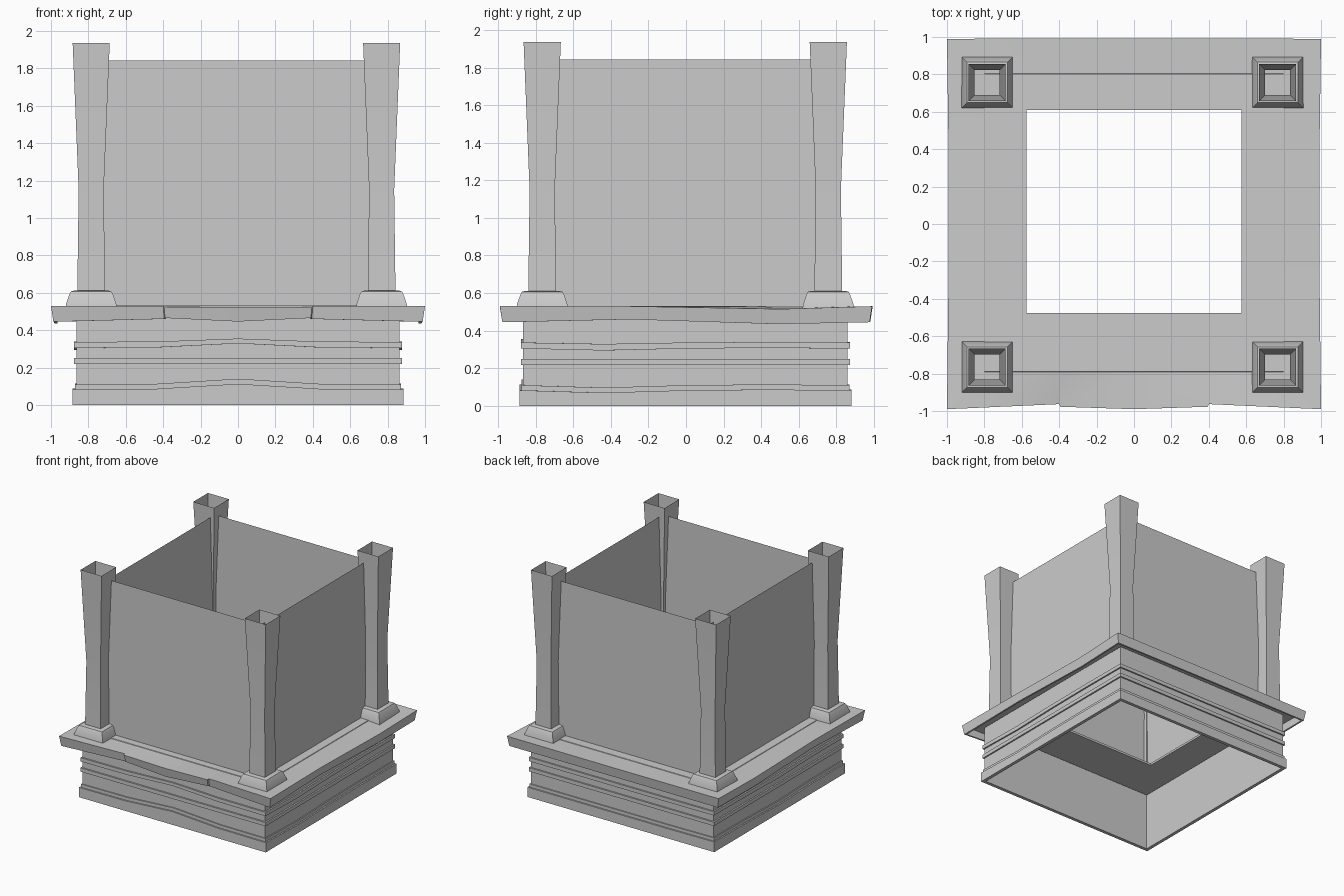
import bpy
import bmesh

cube = bpy.data.objects.get("Cube")
if cube:
    bpy.data.objects.remove(cube, do_unlink=True)

GREY = (0.6, 0.6, 0.6, 1.0)
stone = bpy.data.materials.new("plain grey")
stone.use_nodes = True
stone.diffuse_color = GREY
stone.node_tree.nodes["Principled BSDF"].inputs["Base Color"].default_value = GREY


def make_rings(name, rings, closed=True):
    """Skin a list of matching point rings with quads."""
    bm = bmesh.new()
    rows = [[bm.verts.new(p) for p in ring] for ring in rings]
    n = len(rows[0])
    for low, high in zip(rows, rows[1:]):
        for i in range(n if closed else n - 1):
            j = (i + 1) % n
            bm.faces.new((low[i], low[j], high[j], high[i]))
    bmesh.ops.remove_doubles(bm, verts=bm.verts[:], dist=0.0001)
    bmesh.ops.recalc_face_normals(bm, faces=bm.faces[:])
    mesh = bpy.data.meshes.new(name)
    bm.to_mesh(mesh)
    bm.free()
    mesh.materials.append(stone)
    obj = bpy.data.objects.new(name, mesh)
    bpy.context.collection.objects.link(obj)
    bpy.ops.object.select_all(action="DESELECT")
    obj.select_set(True)
    bpy.context.view_layer.objects.active = obj
    bpy.ops.object.shade_smooth_by_angle()
    return obj


def square(half, z, cx=0.0, cy=0.0):
    return [(cx + sx * half, cy + sy * half, z)
            for sx, sy in ((-1, -1), (1, -1), (1, 1), (-1, 1))]


# Plinth: moulded square ring, its trims sagging and rising by side
STEPS = (-1, -0.5, 0, 0.5)
FRONT_WAVE = (0, 0.003, 0.03, 0.003)
SIDE_WAVE = (0, -0.013, 0, 0.004)
FLAT_WAVE = (0, 0, 0, 0)


def base_ring(half, z, wave):
    ring = []
    for t, w in zip(STEPS, FRONT_WAVE):
        ring.append((t * half, -half - 0.003, z + w * wave))
    for t, w in zip(STEPS, SIDE_WAVE):
        ring.append((half, t * half - 0.003, z + w * wave))
    for t, w in zip(STEPS, FLAT_WAVE):
        ring.append((-t * half, half - 0.003, z + w * wave))
    for t, w in zip(STEPS, reversed(SIDE_WAVE)):
        ring.append((-half, -t * half - 0.003, z + w * wave))
    return ring


profile = [(0.855, 0.505, 0), (0.855, 0, 0), (0.884, 0, 0), (0.884, 0.083, 1),
           (0.872, 0.083, 1), (0.872, 0.11, 1), (0.863, 0.11, 1),
           (0.863, 0.218, 0), (0.876, 0.218, 0), (0.876, 0.25, 0),
           (0.863, 0.25, 0), (0.863, 0.305, 0.8), (0.876, 0.305, 0.8),
           (0.876, 0.337, 0.6), (0.863, 0.337, 0.6), (0.863, 0.505, 0)]
make_rings("base_plinth", [base_ring(*p) for p in profile])

# Deck: thin floor with a rectangular opening and a wavy hanging skirt
right_edge = [(1.0, -0.99, 0.53, 0.445), (0.992, -0.3, 0.53, 0.46),
              (0.993, 0.5, 0.515, 0.435)]
front_edge = [(-1.0, -0.99, 0.53, 0.445), (-0.4, -0.963, 0.53, 0.46),
              (-0.395, -0.977, 0.525, 0.465), (0, -0.99, 0.523, 0.446),
              (0.395, -0.977, 0.525, 0.465), (0.4, -0.963, 0.53, 0.46)]
back_edge = [(1.0, 0.99, 0.53, 0.445), (0, 0.993, 0.53, 0.447),
             (-1.0, 0.99, 0.53, 0.445)]
left_edge = [(-x, y, t, b) for x, y, t, b in reversed(right_edge[1:])]
edge = front_edge + right_edge + back_edge + left_edge


def clamped(half_x, y_min, y_max, z):
    """Outline pulled in to a smaller rectangle at one height."""
    return [(max(-half_x, min(half_x, x)), max(y_min, min(y_max, y)), z)
            for x, y, t, b in edge]


make_rings("deck", [[(x * 0.972, y * 0.972, 0.512) for x, y, t, b in edge],
                    [(x * 0.972, y * 0.972, b) for x, y, t, b in edge],
                    [(x * 0.987, y * 0.987, b) for x, y, t, b in edge],
                    [(x, y, t) for x, y, t, b in edge],
                    clamped(0.8, -0.79, 0.805, 0.527),
                    clamped(0.798, -0.788, 0.803, 0.531),
                    clamped(0.575, -0.475, 0.61, 0.531),
                    clamped(0.575, -0.475, 0.61, 0.512),
                    [(x * 0.972, y * 0.972, 0.512) for x, y, t, b in edge]])

# Walls: thin flat sheets running between the posts
WALL = 0.725
for name, start, end in (("front_wall", (-1, -1), (1, -1)),
                         ("left_wall", (1, -1), (1, 1)),
                         ("back_wall", (1, 1), (-1, 1)),
                         ("right_wall", (-1, 1), (-1, -1))):
    make_rings(name, [[(x * WALL, y * WALL, z) for x, y in (start, end)]
                      for z in (0.52, 1.842)], False)

# Posts: hollow waisted tubes, each on a chamfered foot
for side, cx in (("right", -0.785), ("left", 0.768)):
    for end, cy in (("front", -0.765), ("back", 0.757)):
        make_rings(f"{end}_{side}_post",
                   [square(h, z, cx, cy) for h, z in
                    ((0.075, 0.52), (0.074, 0.61), (0.067, 1.15), (0.099, 1.935))])
        make_rings(f"{end}_{side}_foot",
                   [square(h, z, cx, cy) for h, z in
                    ((0.137, 0.52), (0.134, 0.54), (0.117, 0.59),
                     (0.108, 0.607), (0.09, 0.612), (0.07, 0.612))])
